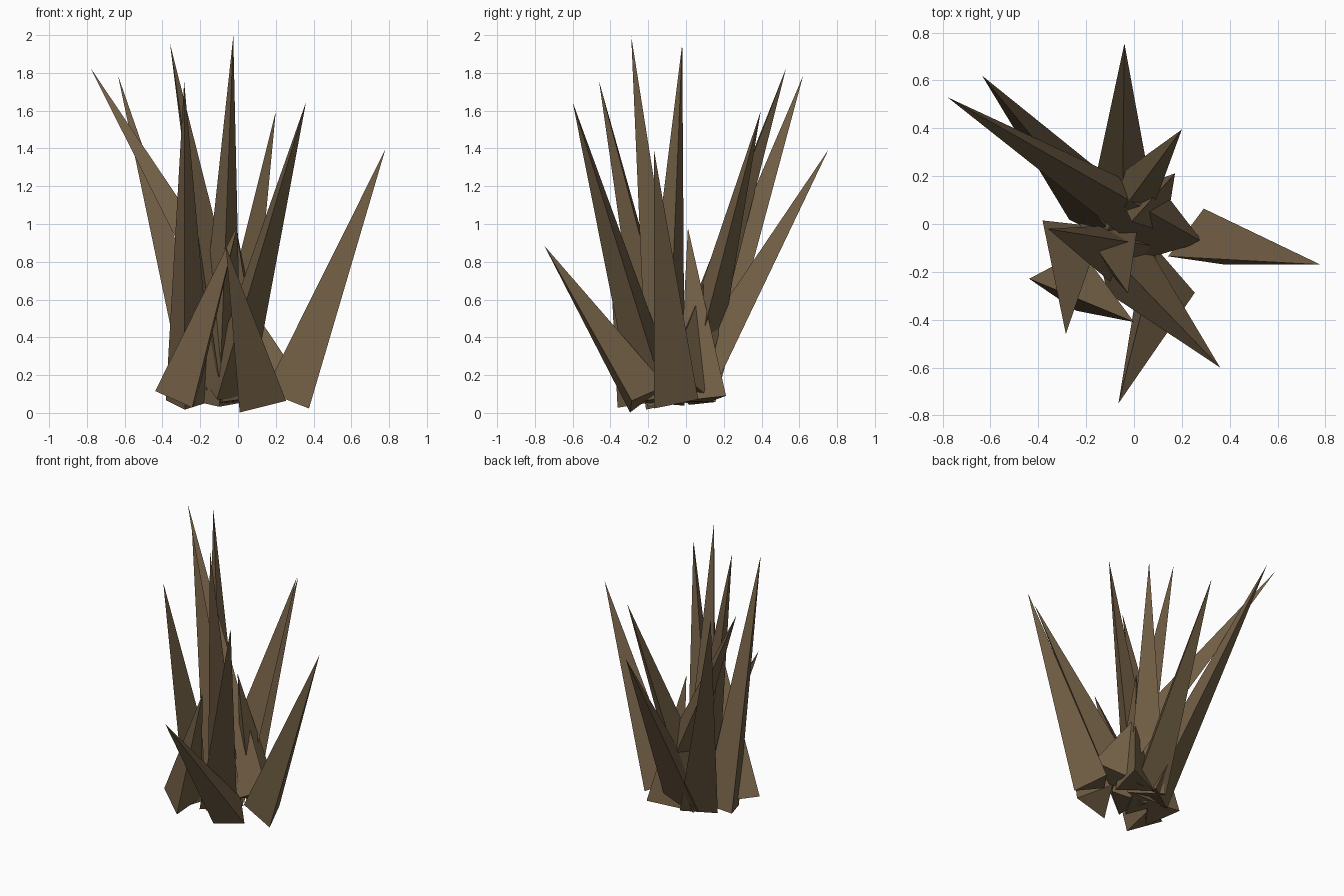
import bpy
from math import radians
from mathutils import Vector, Quaternion

cube = bpy.data.objects.get("Cube")
if cube:
    bpy.data.objects.remove(cube)

brown = bpy.data.materials.new("dry_brown")
brown.use_nodes = True
color = (0.17, 0.115, 0.06, 1)
brown.diffuse_color = color
brown.node_tree.nodes["Principled BSDF"].inputs["Base Color"].default_value = color

RADIUS = 0.146


def spike(name, tip, centre, toward):
    """Three-sided spike; one base corner points towards a given place."""
    tip, centre = Vector(tip), Vector(centre)
    axis = (tip - centre).normalized()
    arm = Vector(toward) - centre
    arm = (arm - axis * arm.dot(axis)).normalized() * RADIUS
    base = [centre + Quaternion(axis, radians(a)) @ arm for a in (0, 120, 240)]
    mesh = bpy.data.meshes.new(name)
    mesh.from_pydata(base + [tip], [], [(2, 1, 0), (0, 1, 3), (1, 2, 3), (2, 0, 3)])
    mesh.materials.append(brown)
    obj = bpy.data.objects.new(name, mesh)
    bpy.context.collection.objects.link(obj)


# Low spikes leaning out around the clump
spike("left_spike", (0.78, -0.17, 1.395), (0.27, -0.08, 0.07), (0.28, 0.07, 0.04))
spike("front_spike", (-0.065, -0.75, 0.885), (0.12, -0.23, 0.07), (0.26, -0.28, 0.05))
spike("back_spike", (-0.04, 0.755, 1.395), (-0.05, 0.055, 0.1), (-0.05, -0.1, 0.18))
spike("front_right_spike", (0, -0.41, 1.0), (-0.3, -0.235, 0.07), (-0.44, -0.22, 0.06))
spike("short_inner_spike", (-0.01, 0.01, 0.98), (0.08, 0.1, 0.07), (0.17, 0.21, 0.09))

# Long spikes crossing the middle of the clump
spike("back_right_long_spike", (-0.78, 0.53, 1.825), (0.17, -0.04, 0.16), (0.28, -0.07, 0.26))
spike("back_right_spike", (-0.635, 0.62, 1.785), (-0.13, 0.03, 0.08), (-0.27, 0.01, 0.02))
spike("back_left_spike", (0.2, 0.395, 1.595), (-0.09, 0.01, 0.08), (-0.18, -0.12, 0.1))
spike("front_left_spike", (0.36, -0.6, 1.645), (-0.07, -0.15, 0.1), (-0.17, -0.05, 0.15))

# Tall, nearly upright spikes
spike("right_front_upright", (-0.285, -0.46, 1.755), (-0.265, -0.07, 0.05), (-0.4, 0.03, 0.06))
spike("right_upright", (-0.36, -0.02, 1.955), (-0.03, -0.12, 0.06), (0.09, -0.1, 0.08))
spike("middle_upright", (-0.025, -0.29, 1.995), (-0.105, -0.06, 0.05), (-0.1, -0.2, 0.03))
